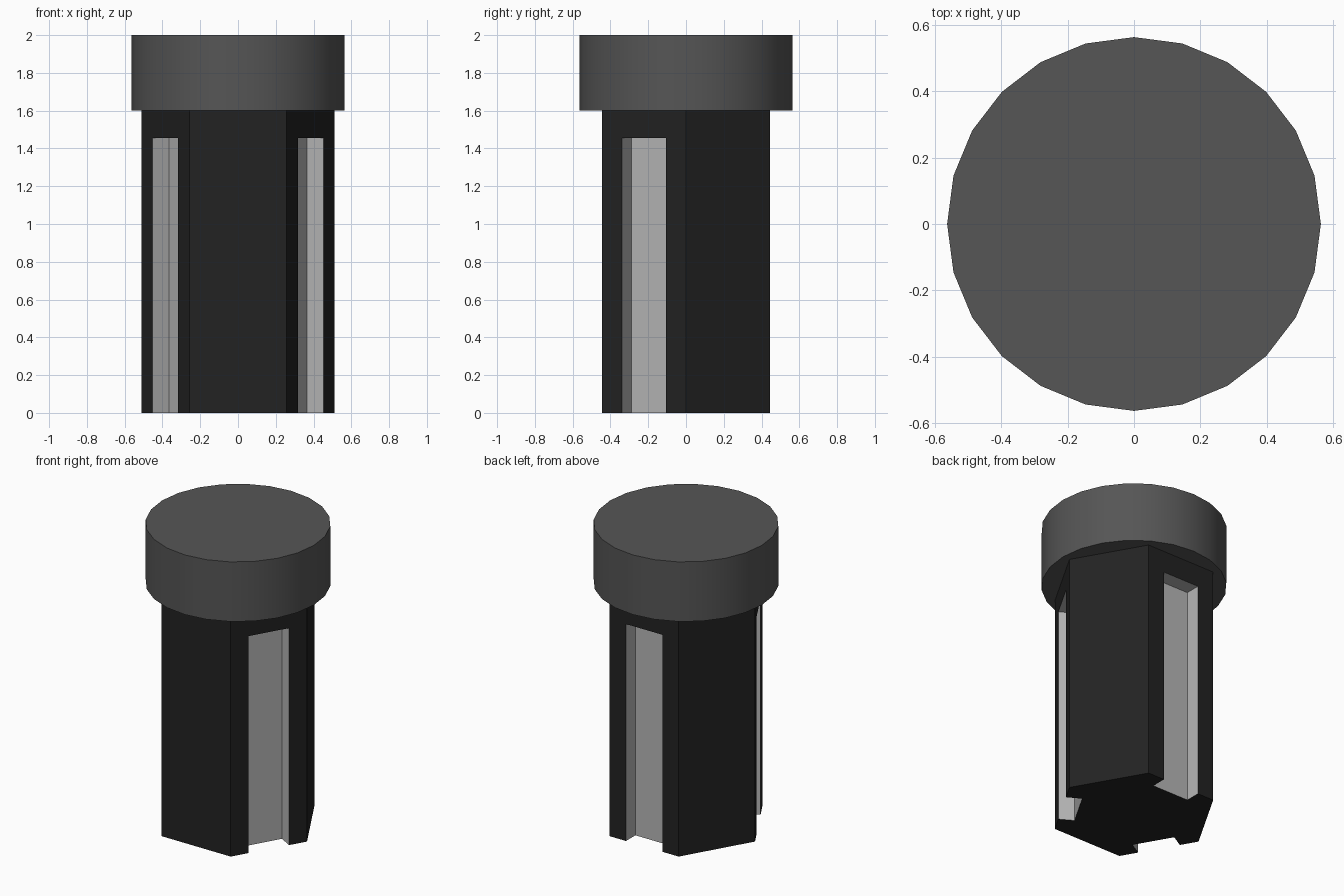
import bpy
import math

if "Cube" in bpy.data.objects:
    bpy.data.objects.remove(bpy.data.objects["Cube"], do_unlink=True)


def material(name, value):
    mat = bpy.data.materials.new(name)
    mat.use_nodes = True
    colour = (value, value, value, 1)
    mat.diffuse_color = colour
    mat.node_tree.nodes["Principled BSDF"].inputs["Base Color"].default_value = colour
    return mat


def prism(name, sides, radius, bottom, top, turn=0):
    bpy.ops.mesh.primitive_cylinder_add(
        vertices=sides, radius=radius, depth=top - bottom,
        location=(0, 0, (bottom + top) / 2), rotation=(0, 0, turn))
    obj = bpy.context.object
    obj.name = name
    bpy.ops.object.transform_apply(location=True, rotation=True, scale=True)
    return obj


black = material("black", 0.016)
dark_grey = material("dark grey", 0.092)
light_grey = material("light grey", 0.47)

# Hexagonal body with corners on the x axis
RADIUS = 0.512
APOTHEM = RADIUS * math.cos(math.pi / 6)
SLOT_WIDTH, SLOT_DEPTH, SLOT_TOP = 0.27, 0.1, 1.455
body = prism("hex_body", 6, RADIUS, 0, 1.6, math.pi / 2)
body.data.materials.append(black)
body.data.materials.append(light_grey)

# Open-bottomed slots in every other face
for i in range(3):
    angle = math.radians(90 + 120 * i)
    reach = APOTHEM - SLOT_DEPTH + 0.2
    bpy.ops.mesh.primitive_cube_add(
        size=1, rotation=(0, 0, angle),
        location=(reach * math.cos(angle), reach * math.sin(angle), SLOT_TOP / 2 - 0.1))
    cutter = bpy.context.object
    cutter.name = "slot_cutter"
    cutter.scale = (0.4, SLOT_WIDTH, SLOT_TOP + 0.2)
    cutter.hide_render = True
    cutter.data.materials.append(black)
    cutter.data.materials.append(light_grey)
    for face in cutter.data.polygons:
        face.material_index = 1
    cut = body.modifiers.new("slot", "BOOLEAN")
    cut.operation = "DIFFERENCE"
    cut.solver = "EXACT"
    cut.object = cutter
    bpy.ops.object.select_all(action="DESELECT")
    bpy.context.view_layer.objects.active = body
    body.select_set(True)
    bpy.ops.object.modifier_apply(modifier=cut.name)
    bpy.data.objects.remove(cutter, do_unlink=True)

# Round cap
cap = prism("round_cap", 24, 0.563, 1.6, 2)
cap.data.materials.append(dark_grey)
bpy.ops.object.shade_smooth_by_angle(angle=math.radians(30))
